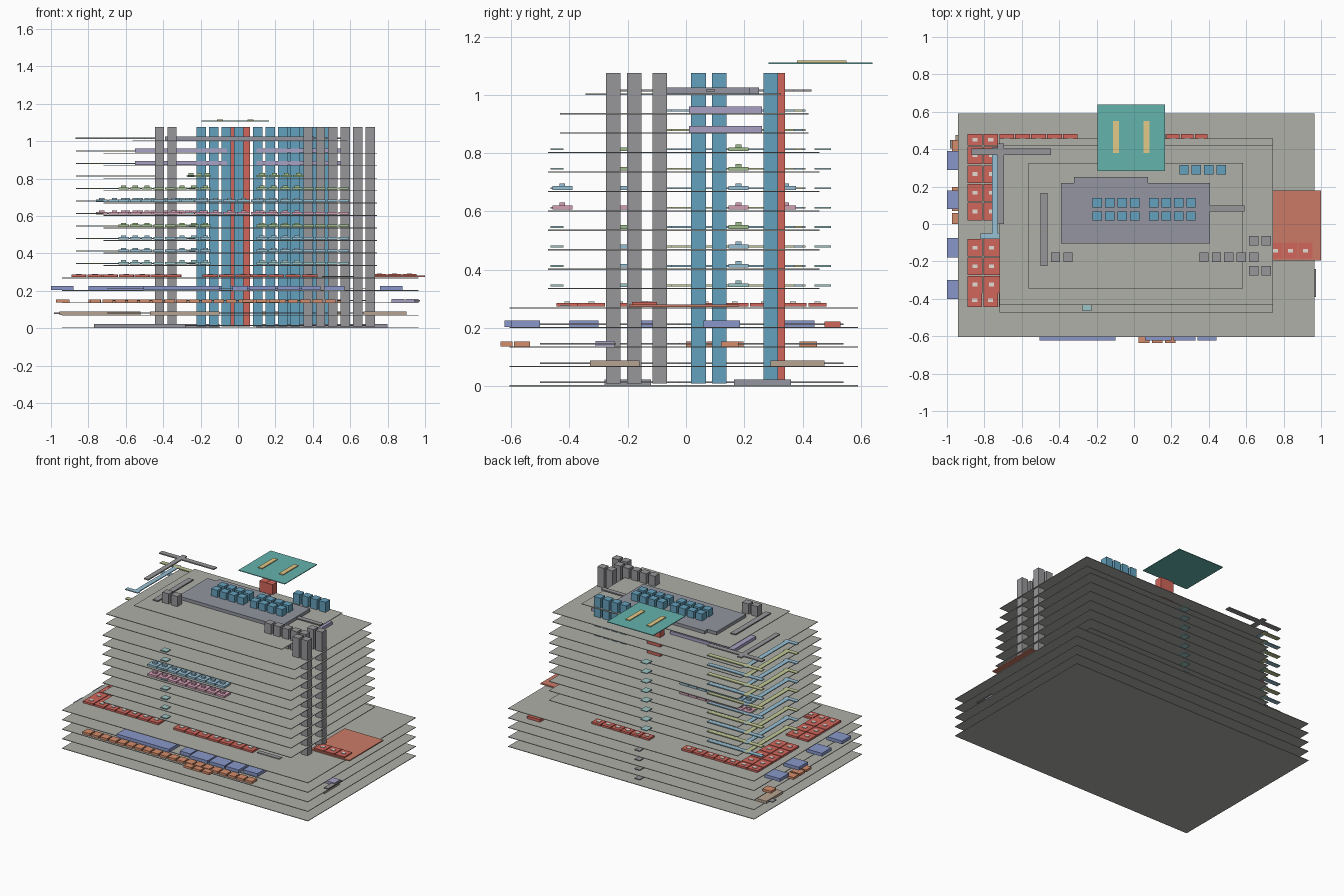
import bpy, bmesh
from mathutils import Matrix, Vector

if "Cube" in bpy.data.objects:
    bpy.data.objects.remove(bpy.data.objects["Cube"])

H = 1 / 15  # storey pitch


def material(name, r, g, b):
    m = bpy.data.materials.new(name)
    m.diffuse_color = tuple((c / 255) ** 2.2 for c in (r, g, b)) + (1,)
    m.use_nodes = True
    m.node_tree.nodes["Principled BSDF"].inputs["Base Color"].default_value = m.diffuse_color
    return m


MAT = {n: material(n, *c) for n, c in {
    "slab": (172, 174, 166), "steel": (150, 150, 153), "roof": (146, 148, 158),
    "blue": (100, 160, 188), "red": (208, 102, 92), "teal": (100, 178, 172),
    "tan": (225, 200, 135), "slate": (135, 150, 200), "orange": (212, 140, 108),
    "coral": (202, 122, 102), "brown": (182, 162, 144), "purple": (168, 160, 196),
    "pink": (210, 158, 178), "sky": (150, 190, 210), "green": (158, 188, 140),
    "aqua": (155, 195, 195), "olive": (195, 200, 150), "white": (225, 220, 212),
}.items()}


def boxes(name, mat, items):
    """One object from many boxes (x0, x1, y0, y1, z0, z1)."""
    bm = bmesh.new()
    for x0, x1, y0, y1, z0, z1 in items:
        c = Vector(((x0 + x1) / 2, (y0 + y1) / 2, (z0 + z1) / 2))
        s = Matrix.Diagonal((x1 - x0, y1 - y0, z1 - z0, 1))
        bmesh.ops.create_cube(bm, size=1, matrix=Matrix.Translation(c) @ s)
    me = bpy.data.meshes.new(name)
    bm.to_mesh(me)
    bm.free()
    me.materials.append(MAT[mat])
    ob = bpy.data.objects.new(name, me)
    bpy.context.collection.objects.link(ob)
    return ob


def on(f, rects, z0=0.007, z1=0.02):
    """Lift plan rectangles to storey f."""
    return [(*r, f * H + z0, f * H + z1) for r in rects]


def row(x0, x1, y0, y1, n, gap=0.006, along="x"):
    """Split a rectangle into n rooms."""
    out = []
    for i in range(n):
        if along == "x":
            w = (x1 - x0) / n
            out.append((x0 + i * w, x0 + (i + 1) * w - gap, y0, y1))
        else:
            w = (y1 - y0) / n
            out.append((x0, x1, y0 + i * w, y0 + (i + 1) * w - gap))
    return out


def fixtures(rects, r=0.014):
    """Small rectangle at the middle of each room."""
    return [((a + b) / 2 - r, (a + b) / 2 + r, (c + d) / 2 - r * .7, (c + d) / 2 + r * .7)
            for a, b, c, d in rects]


# floor plates: podium, tower, set-back upper floors, roof
plates = []
for f in range(16):
    if f < 5:
        p = (-.94, .965, -.605, .59)
    elif f < 13:
        p = (-.72, .742, -.473, .458)
    elif f < 15:
        p = (-.72, .742, -.432, .42)
    else:
        p = (-.565, .582, -.345, .325)
    plates += on(f, [p], 0, .004)
boxes("floor_plates", "slab", plates)

# full-height shafts
def shafts(name, mat, centres):
    boxes(name, mat, [(x - .025, x + .025, y - .025, y + .025, .01, 1.075) for x, y in centres])

P = .0667
shafts("lift_shafts", "blue",
       [(x + i * P, y) for x in (-.197, .105) for i in range(4) for y in (.043, .114)]
       + [(.267 + i * P, .29) for i in range(4)])
shafts("stair_shafts", "steel",
       [(-.42, -.178), (-.353, -.178)] + [(.374 + i * P, -.178) for i in range(5)]
       + [(x, y) for x in (.64, .707) for y in (-.09, -.25)])
shafts("emergency_lift_shafts", "red", [(-.013, .315), (.04, .315)])

# landing deck with painted bars
boxes("landing_deck", "teal", [(-.195, .165, .283, .64, 1.106, 1.111)])
boxes("landing_deck_bars", "tan",
      [(x - .016, x + .016, .38, .55, 1.111, 1.117) for x in (-.095, .067)])

# roof plant room and roof corridors
boxes("plant_room", "roof", on(15, [(-.39, .405, -.105, .22), (-.32, .075, .22, .25)], .004, .026))
boxes("roof_corridors", "steel",
      on(15, [(-.5, -.462, -.225, .165), (.405, .59, .068, .1), (-.87, -.445, .368, .403),
              (-.73, -.695, 0, .43)], .011, .019))

# side-wing and rear corridors on every tower floor
cols = {5: "aqua", 6: "sky", 7: "sky", 8: "green", 9: "pink", 10: "sky", 11: "green", 12: "green",
        13: "purple", 14: "purple"}
for f in range(5, 15):
    boxes(f"wing_cross_corridor_{f}", "olive" if f % 2 == 0 else "sky",
          on(f, [(-.866, -.445, .37, .402)], .01, .016))
    boxes(f"wing_long_corridor_{f}", "sky" if f % 2 == 0 else "olive",
          on(f, [(-.76, -.727, -.055, .41), (-.82, -.72, -.08, -.05)], .01, .016))
    if f < 13:
        boxes(f"rear_link_{f}", "aqua", on(f, [(-.045, .005, .44, .497)], .01, .016))
        boxes(f"front_link_{f}", "aqua", on(f, [(-.275, -.227, -.465, -.42)], .01, .016))

# ward rooms on the tower floors, with a raised fixture in each room
for f in range(5, 13):
    x0, x1 = (-.27, .36) if f == 12 else (-.64, .6)
    wards = []
    for y in (-.19, .18):
        wards += row(x0, -.14, y - .035, y + .035, 3 if f == 12 else 8)
        wards += row(.1, x1, y - .035, y + .035, 4 if f == 12 else 8)
    if f in (9, 10):
        wards += row(-.38, .22, -.458, -.39, 8) + row(-.76, -.21, .31, .378, 8)
    boxes(f"ward_rooms_{f}", cols[f], on(f, wards))
    boxes(f"ward_fixtures_{f}", cols[f], on(f, fixtures(wards), .02, .03))
for f in (13, 14):
    boxes(f"upper_rooms_{f}", "purple",
          on(f, [(-.55, -.06, .01, .26), (.1, .55, .01, .26)], .005, .026))

# podium storey 4: rooms round the terrace and the side block
red = (row(-.89, -.3, -.445, -.37, 7) + row(-.19, .43, -.445, -.37, 7)
       + row(-.89, -.295, .42, .482, 7) + row(-.05, .4, .42, .482, 6)
       + row(-.89, -.81, -.37, -.075, 3, along="y") + row(-.805, -.72, -.37, -.075, 3, along="y")
       + row(-.89, -.81, .02, .42, 4, along="y") + row(-.805, -.72, .02, .42, 4, along="y"))
boxes("terrace_rooms", "red", on(4, red))
boxes("terrace_fixtures", "white", on(4, fixtures(red), .02, .024))
boxes("terrace_walk", "steel", on(4, [(.45, .62, -.43, -.4)], .008, .013))
side = row(.72, .96, -.185, -.1, 3)
boxes("side_block", "coral", on(4, [(.7, 1, -.195, .18)], .006, .014))
boxes("side_block_rooms", "red", on(4, side, .014, .022))
boxes("side_block_fixtures", "white", on(4, fixtures(side), .022, .026))

# podium storey 3: large rooms standing just proud of the edge
boxes("theatre_rooms", "slate", on(3, [
    (-1, -.88, .29, .39), (-1, -.88, .08, .18), (-1, -.88, -.18, -.075), (-1, -.88, -.4, -.3),
    (-.505, -.1, -.622, -.5), (-.03, .05, -.6, -.5), (.06, .2, -.622, -.5), (.21, .33, -.622, -.5),
    (.34, .44, -.622, -.5), (.46, .57, -.6, -.5), (.76, .88, .06, .185), (-.8, -.35, .33, .44),
    (-.3, .44, .06, .18)], .004, .026))
boxes("theatre_annex", "red", on(3, [(.76, .86, .475, .53)], .004, .022))

# podium storey 2: rows of small rooms
boxes("clinic_rooms", "orange", on(2,
      row(-.79, .53, -.59, -.535, 20, .01) + row(.025, .235, -.637, -.595, 3, .012)
      + row(-.972, -.9, 0, .21, 3, .012, "y") + row(-.972, -.9, .39, .45, 1)
      + row(-.8, .6, .12, .18, 18, .01), .004, .02))
boxes("clinic_annex", "purple", on(2, row(.82, .97, -.31, -.245, 2), .004, .022))

# podium storeys 1 and 0: larger halls and corridors
boxes("service_halls", "brown", on(1, [
    (-.955, -.52, .29, .475), (-.47, -.1, -.33, -.16), (.67, .9, -.33, -.16), (.1, .55, .29, .475)],
    .004, .022))
boxes("entry_halls", "roof", on(0, [
    (-.77, -.28, -.28, -.12), (.1, .8, .165, .36), (-.6, -.1, .165, .36)], .004, .023))
boxes("podium_corridors", "steel",
      [b for f in range(4) for b in on(f, [(-.7, .7, -.06, -.02), (-.02, .02, -.5, .54)], .011, .016)]
      + on(1, [(-.985, -.94, .405, .45)], .01, .016) + on(2, [(.94, .972, -.39, -.24)], .01, .016))
